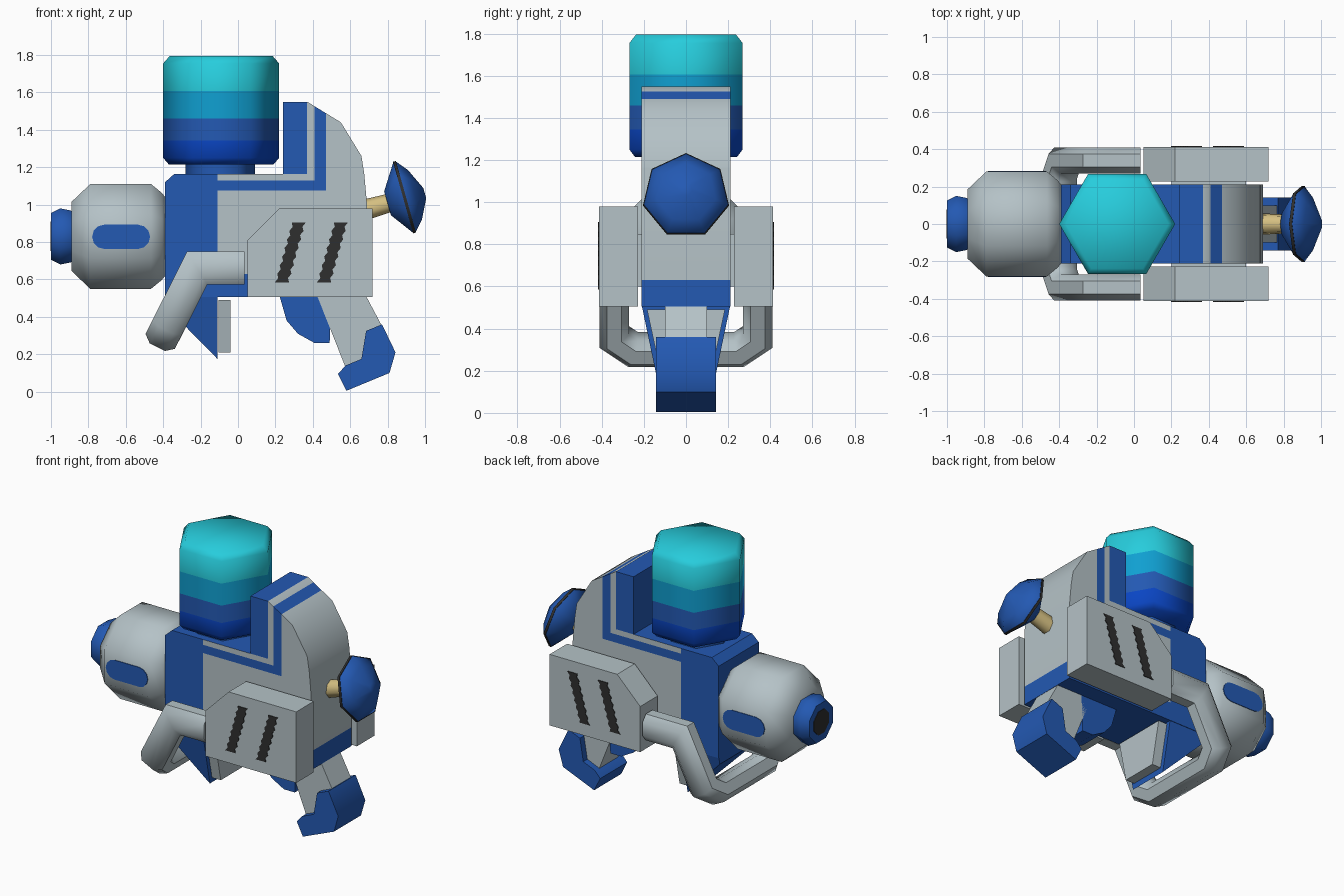
import bpy, bmesh
from math import sin, cos, pi, radians
from mathutils import Vector

cube = bpy.data.objects.get("Cube")
if cube:
    bpy.data.objects.remove(cube)


def material(name, rgb):
    m = bpy.data.materials.new(name)
    m.use_nodes = True
    m.diffuse_color = (*rgb, 1)
    m.node_tree.nodes["Principled BSDF"].inputs["Base Color"].default_value = (*rgb, 1)
    return m


GREY = material("pale_grey", (0.46, 0.54, 0.57))
BLUE = material("blue", (0.017, 0.1, 0.45))
CYAN = material("cyan", (0.02, 0.61, 0.72))
SKY = material("sky_blue", (0.005, 0.35, 0.64))
DEEP = material("deep_blue", (0.003, 0.06, 0.55))
DARK = material("charcoal", (0.028, 0.028, 0.028))
TAN = material("tan", (0.66, 0.52, 0.22))


def loft(name, rings, mats, rule=None, smooth=35, cuts=()):
    """Skin closed rings, cap the ends, cut along planes, colour faces by rule."""
    bm = bmesh.new()
    loops = [[bm.verts.new(p) for p in ring] for ring in rings]
    n = len(loops[0])
    for a, b in zip(loops, loops[1:]):
        for i in range(n):
            j = (i + 1) % n
            bm.faces.new((a[i], a[j], b[j], b[i]))
    bm.faces.new(loops[0])
    bm.faces.new(loops[-1])
    for axis, at in cuts:
        normal = Vector((axis == "x", 0, axis == "z"))
        bmesh.ops.bisect_plane(bm, geom=bm.verts[:] + bm.edges[:] + bm.faces[:],
                               plane_co=normal * at, plane_no=normal)
    bmesh.ops.recalc_face_normals(bm, faces=bm.faces[:])
    bm.normal_update()
    for f in bm.faces:
        f.smooth = True
        if rule:
            f.material_index = int(rule(f.calc_center_median(), f.normal))
    mesh = bpy.data.meshes.new(name)
    bm.to_mesh(mesh)
    bm.free()
    mesh.set_sharp_from_angle(angle=radians(smooth))
    for m in mats:
        mesh.materials.append(m)
    obj = bpy.data.objects.new(name, mesh)
    bpy.context.collection.objects.link(obj)
    return obj


def slab(name, profile, y0, y1, mats, **kw):
    """Extrude an x-z outline between two depths."""
    return loft(name, [[(x, y, z) for x, z in profile] for y in (y0, y1)], mats, **kw)


def turned(name, origin, axis, profile, sides, mats, phase=0.0, **kw):
    """Faceted turned part from (distance, radius) pairs along an axis."""
    d = Vector(axis).normalized()
    up = Vector((1, 0, 0)) if abs(d.z) > 0.9 else Vector((0, 0, 1))
    u = (up - d * up.dot(d)).normalized()
    v = d.cross(u)
    rings = [[Vector(origin) + d * a + r * (u * cos(t) + v * sin(t))
              for t in (2 * pi * (i + phase) / sides for i in range(sides))]
             for a, r in profile]
    return loft(name, rings, mats, **kw)


def taper(obj, z0, y0, z1, y1):
    """Narrow a part in depth with height."""
    for v in obj.data.vertices:
        k = (v.co.z - z0) / (z1 - z0)
        v.co.y = (1 if v.co.y > 0 else -1) * (y0 + (y1 - y0) * k)


def sweep(name, path, section, mats, **kw):
    """Mitred sweep of a y-z section that starts out along -x."""
    path = [Vector(p) for p in path]
    ring = [path[0] + Vector((0, y, z)) for y, z in section]
    rings = [ring]
    for i in range(1, len(path)):
        d = (path[i] - path[i - 1]).normalized()
        nxt = (path[i + 1] - path[i]).normalized() if i + 1 < len(path) else d
        n = (d + nxt).normalized()
        ring = [p + d * ((path[i] - p).dot(n) / d.dot(n)) for p in ring]
        rings.append(ring)
    return loft(name, rings, mats, **kw)


# Torso with blue front, blue base and a blue stripe
def torso_rule(c, n):
    if n.z > 0.5:
        return c.x < 0.37
    stripe = 1.075 < c.z and c.x < 0.47 and (c.z < 1.13 or c.x > 0.41)
    return c.x < -0.11 or c.z < 0.63 or stripe


slab("torso", [(-0.39, 0.505), (-0.39, 1.12), (-0.34, 1.165), (0.675, 1.165),
               (0.69, 1.0), (0.69, 0.505)], -0.212, 0.212, [GREY, BLUE],
     rule=torso_rule, cuts=[("x", -0.11), ("x", 0.37), ("x", 0.41), ("x", 0.47),
                            ("z", 0.63), ("z", 1.075), ("z", 1.13)])

# Raised rear hump, stripes running over its top
slab("rear_hump", [(0.24, 1.165), (0.24, 1.55), (0.37, 1.55), (0.55, 1.44),
                   (0.66, 1.26), (0.675, 1.165)], -0.212, 0.212, [GREY, BLUE],
     rule=lambda c, n: c.x < 0.37 or 0.41 < c.x < 0.47,
     cuts=[("x", 0.37), ("x", 0.41), ("x", 0.47)])

# Pointed grip and its backing plate
grip = slab("grip", [(-0.39, 0.51), (-0.39, 0.46), (-0.11, 0.175), (-0.11, 0.51)],
            -0.2, 0.2, [BLUE])
taper(grip, 0.51, 0.21, 0.175, 0.14)
plate = slab("grip_plate", [(-0.105, 0.21), (-0.105, 0.49), (-0.04, 0.49), (-0.04, 0.21)],
             -0.1, 0.1, [GREY])
taper(plate, 0.49, 0.185, 0.21, 0.125)

# Barrel head and nozzle
FLAT = cos(pi / 8)
turned("barrel_head", (0, 0, 0.83), (1, 0, 0),
       [(x, r / FLAT) for x, r in ((-0.89, 0.185), (-0.79, 0.28), (-0.465, 0.28),
                                   (-0.41, 0.235), (-0.38, 0.2))],
       8, [GREY], phase=0.5, smooth=50)
turned("nozzle", (0, 0, 0.83), (1, 0, 0),
       [(x, r / FLAT) for x, r in ((-1.0, 0.125), (-0.95, 0.15), (-0.9, 0.14), (-0.87, 0.13))],
       8, [BLUE], phase=0.5, smooth=50)
turned("nozzle_hole", (0, 0, 0.83), (1, 0, 0), [(-1.003, 0.085), (-0.997, 0.085)],
       8, [DARK], phase=0.5)

# Banded hexagonal canister on a short neck
turned("canister", (-0.09, 0, 0), (0, 0, 1),
       [(1.215, 0.28), (1.25, 0.31), (1.344, 0.31), (1.46, 0.31), (1.607, 0.31),
        (1.755, 0.31), (1.795, 0.275)], 6, [DEEP, BLUE, SKY, CYAN],
       rule=lambda c, n: sum(c.z > z for z in (1.344, 1.46, 1.607)), smooth=62)
turned("canister_neck", (-0.095, 0, 0), (0, 0, 1), [(1.15, 0.187), (1.23, 0.187)],
       6, [BLUE], smooth=62)

# Rear plunger: rod, dished knob and dark rim
KNOB, AXIS = (0.893, 0, 1.03), (0.96, 0, 0.27)
turned("plunger_rod", KNOB, AXIS, [(-0.26, 0.06), (-0.085, 0.052)], 7, [TAN], smooth=55)
turned("plunger_knob", KNOB, AXIS, [(-0.096, 0.07), (-0.008, 0.205), (0.008, 0.205),
                                    (0.057, 0.145), (0.11, 0.03)], 7, [BLUE], smooth=55)
turned("plunger_rim", KNOB, AXIS, [(-0.008, 0.209), (0.008, 0.209)], 7, [DARK], smooth=55)

# Leg, boot and thigh under the rear
slab("leg", [(0.42, 0.52), (0.575, 0.13), (0.66, 0.15), (0.7, 0.3), (0.765, 0.36),
             (0.68, 0.52)], -0.1, 0.1, [GREY])
slab("boot", [(0.535, 0.095), (0.58, 0.005), (0.81, 0.1), (0.842, 0.21), (0.77, 0.36),
              (0.685, 0.325), (0.66, 0.175), (0.575, 0.14)], -0.143, 0.143, [BLUE], smooth=50)
slab("thigh", [(0.22, 0.52), (0.26, 0.38), (0.32, 0.31), (0.41, 0.26), (0.49, 0.26),
               (0.5, 0.52)], -0.1, 0.1, [BLUE])

# U-shaped arm guard joining both sides beneath the barrel
half = [(0.035, 0.34, 0.662), (-0.218, 0.34, 0.662), (-0.37, 0.34, 0.36), (-0.4, 0.25, 0.3)]
section = [(0.07, 0.045), (0.035, 0.088), (-0.035, 0.088), (-0.07, 0.045),
           (-0.07, -0.045), (-0.035, -0.088), (0.035, -0.088), (0.07, -0.045)]
sweep("arm_guard", half + [(x, -y, z) for x, y, z in reversed(half)], section,
      [GREY], smooth=50)

# Side panels with jagged slashes, and rounded marks on the barrel
slash = []
STEPS = 7
for i in range(STEPS * 2 + 1):
    t = i / (STEPS * 2)
    slash.append((0.235 + 0.09 * t - 0.038 + 0.012 * (i % 2), 0.585 + 0.32 * t))
slash += [(0.56 - x + 0.0, 1.49 - z) for x, z in slash]
capsule = [(-0.625 + s * (0.09 + 0.065 * cos(a)), 0.828 + s * 0.065 * sin(a))
           for s in (1, -1) for a in (pi * (k / 6 - 0.5) for k in range(7))]
for side, s in (("front", -1), ("back", 1)):
    slab(side + "_panel", [(0.05, 0.505), (0.05, 0.81), (0.22, 0.98), (0.72, 0.98),
                           (0.72, 0.505)], s * 0.228, s * 0.413, [GREY])
    slab(side + "_panel_mount", [(0.2, 0.6), (0.2, 0.85), (0.6, 0.85), (0.6, 0.6)],
         s * 0.2, s * 0.24, [GREY])
    for k, dx in enumerate((0, 0.225)):
        slab(f"{side}_slash_{k + 1}", [(x + dx, z) for x, z in slash],
             s * 0.41, s * 0.417, [DARK])
    slab(side + "_barrel_mark", capsule, s * 0.276, s * 0.284, [BLUE])
